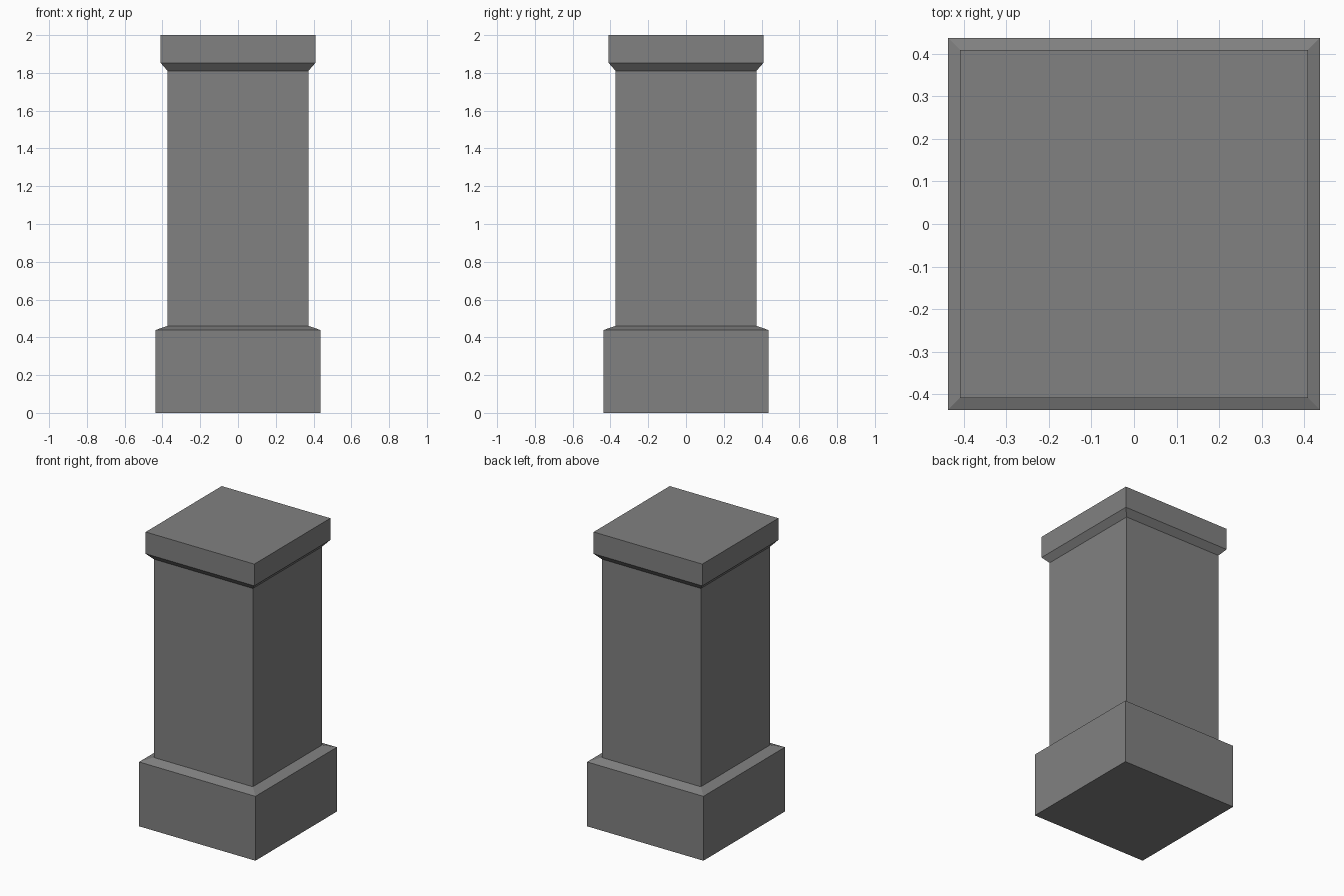
import bpy, bmesh

if "Cube" in bpy.data.objects:
    bpy.data.objects.remove(bpy.data.objects["Cube"])

# Square pillar profile: (half width, height) from the foot to the top
PROFILE = [
    (0.438, 0.0), (0.438, 0.438),     # plinth
    (0.373, 0.461), (0.373, 1.811),   # sloped ledge and shaft
    (0.409, 1.852), (0.409, 2.0),     # flared cap
]
CORNERS = [(-1, -1), (1, -1), (1, 1), (-1, 1)]

bm = bmesh.new()
rings = [[bm.verts.new((x * w, y * w, z)) for x, y in CORNERS] for w, z in PROFILE]

# Side walls between neighbouring rings
for low, high in zip(rings, rings[1:]):
    for i in range(4):
        j = (i + 1) % 4
        bm.faces.new((low[i], low[j], high[j], high[i]))

# Closed bottom and top
bm.faces.new(rings[0][::-1])
bm.faces.new(rings[-1])

mesh = bpy.data.meshes.new("square_pillar")
bm.to_mesh(mesh)
bm.free()
pillar = bpy.data.objects.new("square_pillar", mesh)
bpy.context.collection.objects.link(pillar)

# Dark grey stone
stone = bpy.data.materials.new("dark_stone")
stone.diffuse_color = (0.22, 0.22, 0.22, 1.0)
stone.use_nodes = True
stone.node_tree.nodes["Principled BSDF"].inputs["Base Color"].default_value = stone.diffuse_color
mesh.materials.append(stone)
